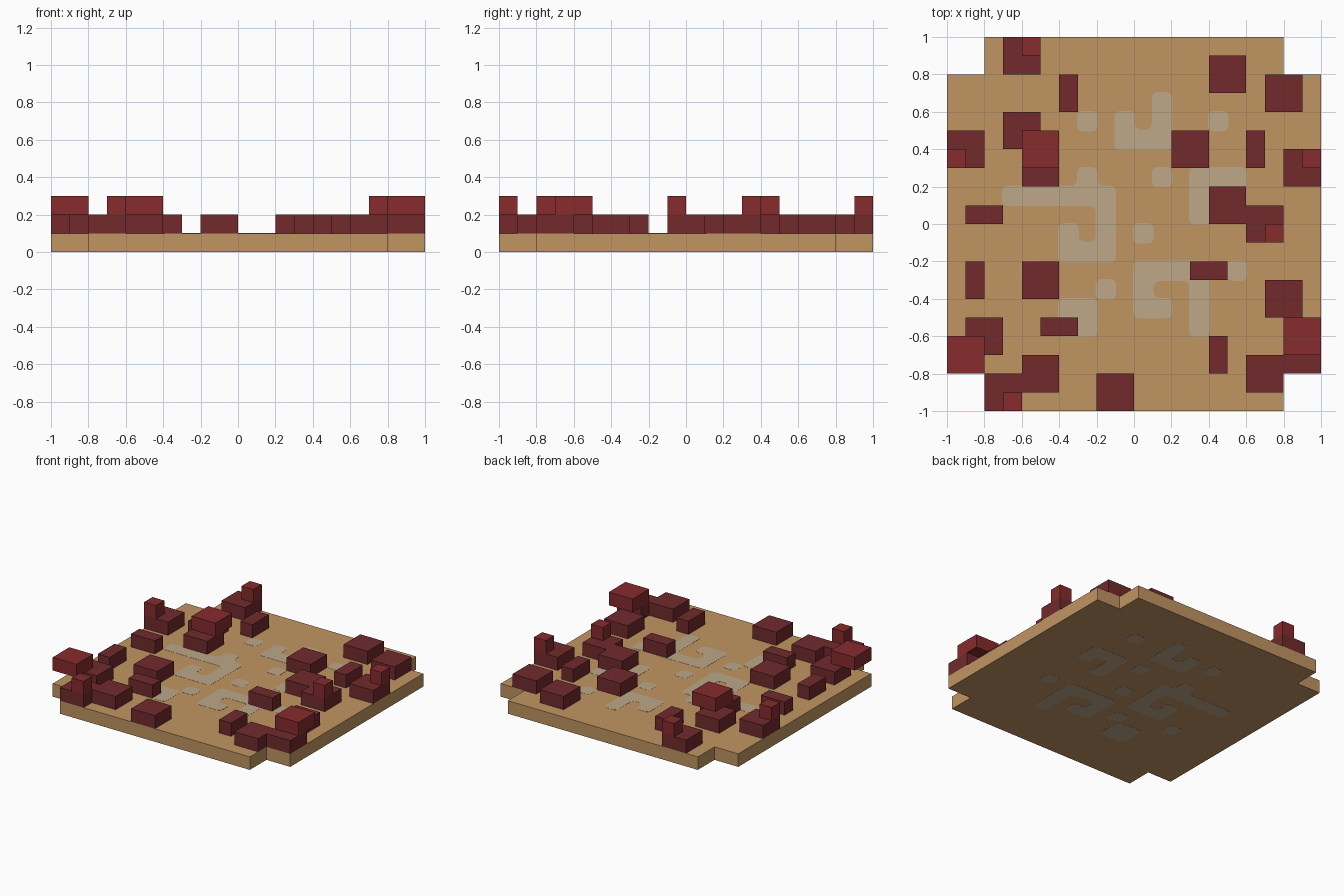
import bpy
import bmesh
import math
from mathutils import Vector

default = bpy.data.objects.get("Cube")
if default:
    bpy.data.objects.remove(default, do_unlink=True)

CELL = 0.1      # plan grid step and height of one storey
SKIN = 0.001    # how far the inlay stands proud of the slab


def material(name, colour):
    mat = bpy.data.materials.new(name)
    mat.use_nodes = True
    mat.diffuse_color = (*colour, 1)
    mat.node_tree.nodes["Principled BSDF"].inputs["Base Color"].default_value = (*colour, 1)
    return mat


sand = material("sand", (0.533, 0.301, 0.122))
pale_stone = material("pale_stone", (0.515, 0.392, 0.25))
dark_red = material("dark_red", (0.165, 0.0232, 0.0252))
bright_red = material("bright_red", (0.242, 0.024, 0.026))


def finish(name, bm, mat):
    bmesh.ops.recalc_face_normals(bm, faces=bm.faces)
    mesh = bpy.data.meshes.new(name)
    bm.to_mesh(mesh)
    bm.free()
    mesh.materials.append(mat)
    obj = bpy.data.objects.new(name, mesh)
    bpy.context.collection.objects.link(obj)
    return obj


def thicken(bm, height):
    result = bmesh.ops.extrude_face_region(bm, geom=list(bm.faces))
    verts = [g for g in result["geom"] if isinstance(g, bmesh.types.BMVert)]
    bmesh.ops.translate(bm, vec=(0, 0, height), verts=verts)


# Slab: a square with a notch cut from each corner
bm = bmesh.new()
corner = [Vector((1, 0.8)), Vector((0.8, 0.8)), Vector((0.8, 1))]
outline = []
for turn in range(4):
    angle = turn * math.pi / 2
    c, s = round(math.cos(angle)), round(math.sin(angle))
    outline += [(c * p.x - s * p.y, s * p.x + c * p.y, SKIN) for p in corner]
bm.faces.new([bm.verts.new(p) for p in outline])
thicken(bm, CELL - SKIN)
finish("base_slab", bm, sand)


# Blocks: plan position and size (x, y, width, depth) in grid steps
def add_block(name, plan, level, mat):
    x, y, w, d = (v * CELL for v in plan)
    bm = bmesh.new()
    bmesh.ops.create_cube(bm, size=1)
    bmesh.ops.scale(bm, vec=(w, d, CELL), verts=bm.verts)
    bmesh.ops.translate(bm, vec=(x + w / 2, y + d / 2, (level + 0.5) * CELL), verts=bm.verts)
    finish(name, bm, mat)


lower_square = [(-7, 8), (-7, 4), (-6, 2), (-10, 3), (-6, -4), (-9, -7), (-6, -9),
                (-8, -10), (-2, -10), (6, -9), (8, -8), (7, -5), (6, -1), (4, 0),
                (8, 2), (2, 3), (7, 6), (4, 7)]
lower_wide = [(-9, 0), (-5, -6), (3, -3)]
lower_deep = [(-4, 6), (-9, -4), (4, -8), (6, 3)]
upper_square = [(-6, 3), (-10, -8), (8, -7)]
upper_small = [(-6, 9), (-10, 3), (-7, -10), (7, -1), (9, 3)]

for label, spots, size, level, mat in (
        ("square_block", lower_square, (2, 2), 1, dark_red),
        ("wide_block", lower_wide, (2, 1), 1, dark_red),
        ("deep_block", lower_deep, (1, 2), 1, dark_red),
        ("upper_block", upper_square, (2, 2), 2, bright_red),
        ("small_turret", upper_small, (1, 1), 2, bright_red)):
    for i, spot in enumerate(spots):
        add_block(f"{label}_{i + 1}", (*spot, *size), level, mat)


# Inlay: rounded shapes made of strokes (x, y, width, depth), on both slab faces
def add_inlay(name, strokes, z):
    cells = {(i, j) for x, y, w, d in strokes
             for i in range(x, x + w) for j in range(y, y + d)}
    bm = bmesh.new()
    points = {}
    for i, j in sorted(cells):
        ring = [(i, j), (i + 1, j), (i + 1, j + 1), (i, j + 1)]
        for p in ring:
            if p not in points:
                points[p] = bm.verts.new((p[0] * CELL, p[1] * CELL, z))
        bm.faces.new([points[p] for p in ring])
    # widen the corners slightly and drop points on straight runs
    straight = []
    for v in bm.verts:
        if len(v.link_faces) == 2:
            straight.append(v)
        elif len(v.link_faces) in (1, 3):
            pull = sum((f.calc_center_median() - v.co for f in v.link_faces), Vector())
            v.tag = True
            v.normal = Vector((math.copysign(1, pull.x), math.copysign(1, pull.y), 0))
    for v in bm.verts:
        if v.tag:
            v.co -= Vector((math.copysign(1, v.normal.x), math.copysign(1, v.normal.y), 0)) * 0.005
    bmesh.ops.dissolve_faces(bm, faces=list(bm.faces))
    bmesh.ops.dissolve_verts(bm, verts=[v for v in straight if v.is_valid])
    bmesh.ops.bevel(bm, geom=list(bm.verts), offset=0.032, segments=4,
                    profile=0.5, affect='VERTICES')
    thicken(bm, 2 * SKIN)
    finish(name, bm, pale_stone)


dots = [(-3, 5), (4, 5), (1, 2), (0, -1), (-2, -4), (5, -3), (-6, -3)]
shapes = {
    "top_hook": [(-1, 4, 1, 2), (0, 4, 1, 1), (1, 4, 1, 3)],
    "right_hook": [(3, 0, 1, 3), (4, 2, 1, 1), (5, 1, 1, 2)],
    "spiral": [(-7, 1, 6, 1), (-3, 2, 1, 1), (-2, -2, 1, 3), (-4, -2, 2, 1), (-4, -1, 1, 1)],
    "branch": [(0, -3, 4, 1), (0, -5, 1, 2), (1, -5, 1, 1), (3, -6, 1, 3)],
    "patch": [(-4, -6, 2, 2)],
}
for i, spot in enumerate(dots):
    shapes[f"dot_{i + 1}"] = [(*spot, 1, 1)]
for name, strokes in shapes.items():
    add_inlay(f"inlay_{name}_top", strokes, CELL - SKIN)
    add_inlay(f"inlay_{name}_bottom", strokes, 0)
